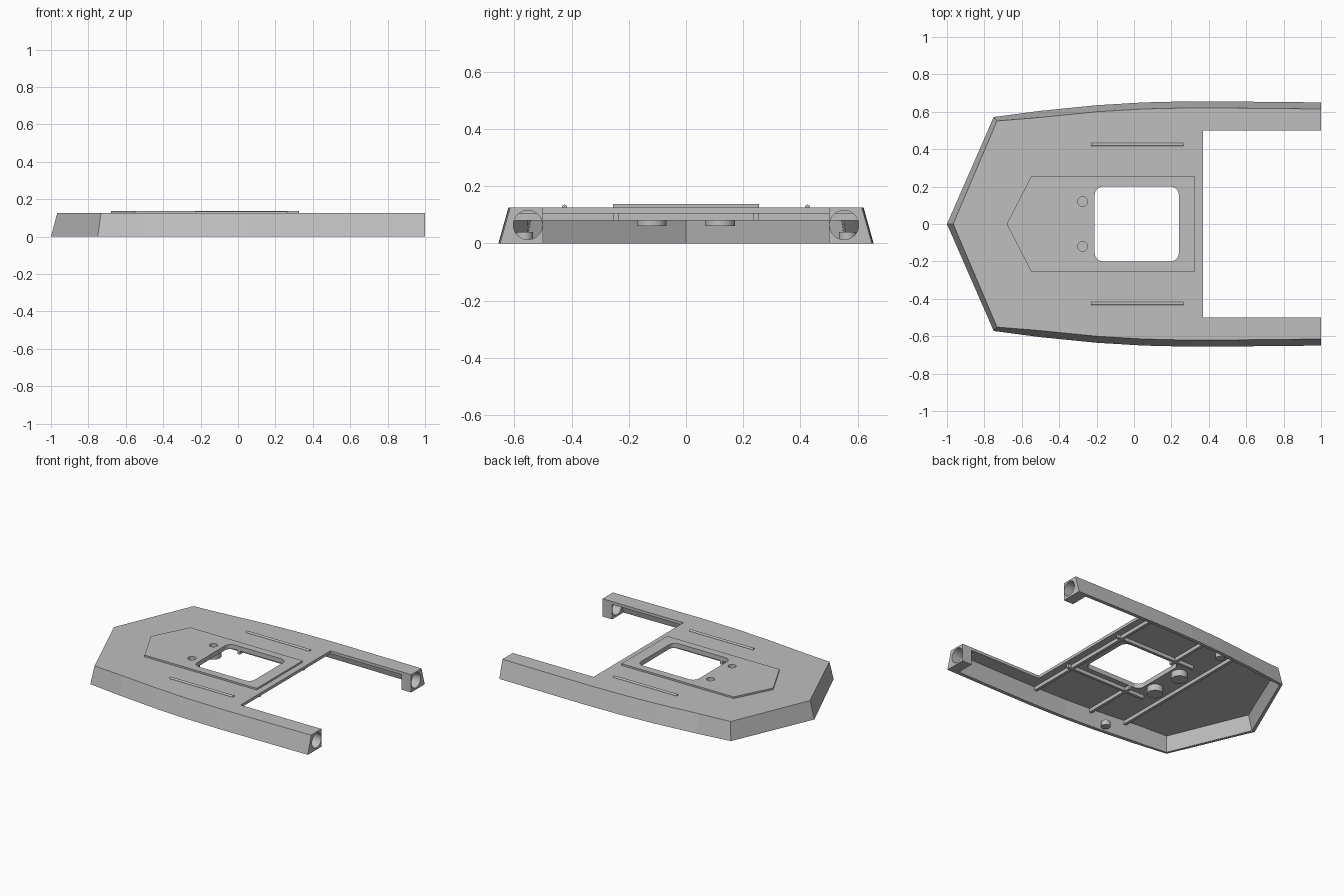
import bpy, bmesh, math

if "Cube" in bpy.data.objects:
    bpy.data.objects.remove(bpy.data.objects["Cube"])

GREY = 0.52
grey = bpy.data.materials.new("plain grey")
grey.use_nodes = True
grey.diffuse_color = (GREY, GREY, GREY, 1)
grey.node_tree.nodes["Principled BSDF"].inputs["Base Color"].default_value = (GREY, GREY, GREY, 1)


def loft(name, low, high, z0, z1):
    """Solid between two outlines with matching points."""
    bm = bmesh.new()
    a = [bm.verts.new((x, y, z0)) for x, y in low]
    b = [bm.verts.new((x, y, z1)) for x, y in high]
    bm.faces.new(a)
    bm.faces.new(b)
    for i in range(len(a)):
        j = (i + 1) % len(a)
        bm.faces.new((a[i], a[j], b[j], b[i]))
    bmesh.ops.recalc_face_normals(bm, faces=bm.faces)
    mesh = bpy.data.meshes.new(name)
    bm.to_mesh(mesh)
    bm.free()
    obj = bpy.data.objects.new(name, mesh)
    bpy.context.collection.objects.link(obj)
    mesh.materials.append(grey)
    return obj


def prism(name, outline, z0, z1):
    return loft(name, outline, outline, z0, z1)


def rect(x0, x1, y0, y1):
    return [(x0, y0), (x1, y0), (x1, y1), (x0, y1)]


def rounded(x0, x1, y0, y1, r, steps=6):
    pts = []
    corners = [(x1 - r, y1 - r), (x0 + r, y1 - r), (x0 + r, y0 + r), (x1 - r, y0 + r)]
    for k, (cx, cy) in enumerate(corners):
        for i in range(steps + 1):
            t = math.pi / 2 * (k + i / steps)
            pts.append((cx + r * math.cos(t), cy + r * math.sin(t)))
    return pts


def cylinder(name, r, length, centre, along_x=False):
    bpy.ops.mesh.primitive_cylinder_add(
        vertices=32, radius=r, depth=length, location=centre,
        rotation=(0, math.pi / 2 if along_x else 0, 0))
    obj = bpy.context.object
    obj.name = name
    obj.data.materials.append(grey)
    return obj


def smooth(obj):
    bpy.ops.object.select_all(action='DESELECT')
    obj.select_set(True)
    bpy.context.view_layer.objects.active = obj
    bpy.ops.object.shade_smooth_by_angle(angle=math.radians(25))


def cut(obj, cutters):
    for c in cutters:
        m = obj.modifiers.new("cut", 'BOOLEAN')
        m.operation = 'DIFFERENCE'
        m.solver = 'EXACT'
        m.object = c
        c.hide_render = True
        c.hide_set(True)
        c.display_type = 'WIRE'


SIDE = [(-0.5, 0.605), (-0.2, 0.635), (0.05, 0.65), (0.3, 0.656), (0.6, 0.654)]


def hull_outline(inset, stern):
    """Pointed bow, gently bowed sides, square stern."""
    half = [(-0.75 + 0.5 * inset, 0.572 - 0.6 * inset)]
    half += [(x, y - inset) for x, y in SIDE] + [(stern, 0.65 - inset)]
    return [(-1 + 0.95 * inset, 0)] + half + [(x, -y) for x, y in reversed(half)]


SLOPE, TOP, UNDER, WALL = 0.28, 0.125, 0.105, 0.025

# Hull shell, open underneath, with two arms ending in solid blocks
hull = loft("hull", hull_outline(0, 1), hull_outline(SLOPE * TOP, 1), 0, TOP)
cavity = loft("cavity_cutter", hull_outline(WALL - SLOPE * 0.05, 0.925),
              hull_outline(WALL + SLOPE * UNDER, 0.925), -0.05, UNDER)
notch = prism("notch_cutter", rect(0.37, 1.1, -0.5, 0.5), -0.1, 0.3)
opening = prism("opening_cutter", rounded(-0.21, 0.24, -0.2, 0.2, 0.045), -0.1, 0.3)
bores, wells = [], []
for s in (-1, 1):
    bores.append(cylinder("bore_cutter", 0.051, 0.2, (0.98, s * 0.553, 0.064), True))
    wells.append(cylinder("well_cutter", 0.026, 0.2, (-0.275, s * 0.12, 0.18)))
cut(hull, [cavity, notch, opening] + bores + wells)

# Raised deck pad
pad = prism("deck_pad", [(-0.68, 0), (-0.55, -0.255), (0.325, -0.255),
                         (0.325, 0.255), (-0.55, 0.255)], TOP - 0.005, 0.137)
cut(pad, [opening] + wells)

# Ribs under the deck
for i, (x, half) in enumerate([(0.31, 0.6), (-0.135, 0.59), (-0.4, 0.57)]):
    rib = prism(f"cross_rib_{i + 1}", rect(x - 0.01, x + 0.01, -half, half), 0.08, UNDER + 0.003)
    cut(rib, [opening])

for s, side in ((-1, "right"), (1, "left")):
    prism(f"long_rib_{side}", rect(-0.28, 0.345, s * 0.245 - 0.009, s * 0.245 + 0.009),
          0.08, UNDER + 0.003)
    # Round sockets below the deck and small pins beside the walls
    socket = cylinder(f"socket_{side}", 0.052, 0.05, (-0.275, s * 0.12, 0.085))
    cut(socket, wells)
    smooth(socket)
    smooth(cylinder(f"side_pin_{side}", 0.03, 0.035, (-0.24, s * 0.565, 0.0225)))
    # Thin rails on the deck
    smooth(cylinder(f"deck_rail_{side}", 0.009, 0.495, (0.017, s * 0.425, 0.126), True))
